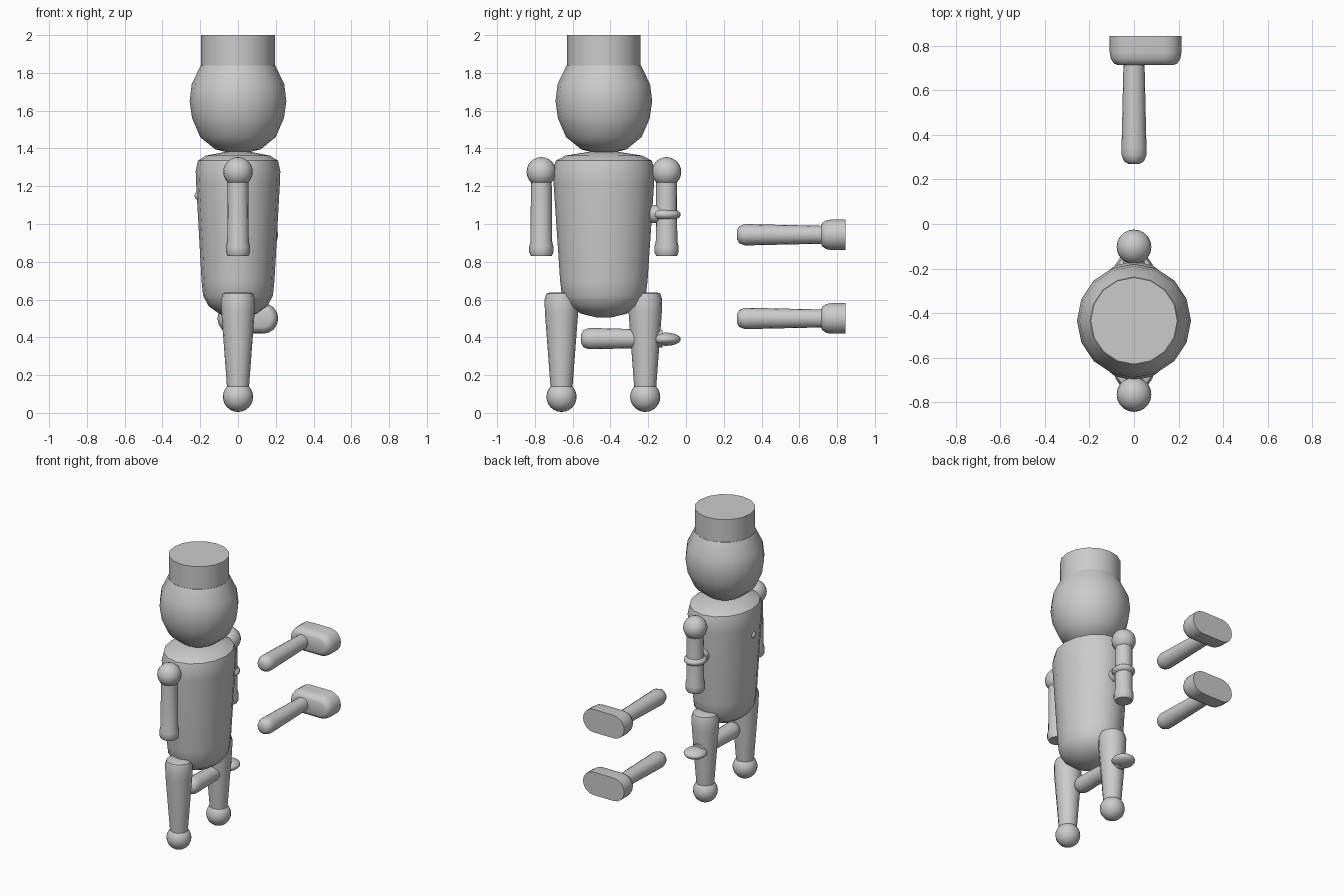
import bpy, bmesh, math
from mathutils import Matrix

if "Cube" in bpy.data.objects:
    bpy.data.objects.remove(bpy.data.objects["Cube"])

BODY_Y = -0.435


def skin(name, rings, loc, rot_x=0, angle=40):
    """Skin a list of closed rings, cap both ends."""
    bm = bmesh.new()
    loops = [[bm.verts.new(p) for p in ring] for ring in rings]
    n = len(loops[0])
    for a, b in zip(loops, loops[1:]):
        for i in range(n):
            j = (i + 1) % n
            bm.faces.new((a[i], a[j], b[j], b[i]))
    bm.faces.new(loops[0][::-1])
    bm.faces.new(loops[-1])
    bmesh.ops.transform(bm, matrix=Matrix.Rotation(rot_x, 4, 'X'), verts=bm.verts)
    bmesh.ops.recalc_face_normals(bm, faces=bm.faces)
    me = bpy.data.meshes.new(name)
    bm.to_mesh(me)
    bm.free()
    ob = bpy.data.objects.new(name, me)
    ob.location = loc
    bpy.context.collection.objects.link(ob)
    bpy.ops.object.select_all(action='DESELECT')
    ob.select_set(True)
    bpy.context.view_layer.objects.active = ob
    bpy.ops.object.shade_smooth_by_angle(angle=math.radians(angle))
    return ob


def lathe(name, profile, loc, sy=1.0, n=16, rot_x=0, angle=40):
    """Revolve (radius, z) points, with an optional oval stretch in y."""
    rings = [[(r * math.cos(2 * math.pi * i / n), sy * r * math.sin(2 * math.pi * i / n), z)
              for i in range(n)] for r, z in profile]
    return skin(name, rings, loc, rot_x, angle)


def ball(name, r, loc, scale=(1, 1, 1), rot_x=0):
    bpy.ops.mesh.primitive_uv_sphere_add(segments=20, ring_count=12, radius=r,
                                         location=loc, rotation=(rot_x, 0, 0))
    ob = bpy.context.object
    ob.name = name
    ob.scale = scale
    bpy.ops.object.shade_smooth()


def stadium(r, half, y, cx, n=8):
    """Stadium outline in the xz plane."""
    pts = []
    for side, start in ((1, -math.pi / 2), (-1, math.pi / 2)):
        for i in range(n + 1):
            a = start + math.pi * i / n
            pts.append((cx + side * half + r * math.cos(a), y, r * math.sin(a)))
    return pts


# torso, head and hat
lathe("torso", [(0.03, 0.505), (0.10, 0.525), (0.155, 0.565), (0.185, 0.62), (0.193, 0.70),
                (0.222, 1.22), (0.224, 1.28), (0.212, 1.335), (0.17, 1.362), (0.06, 1.383)],
      (0, BODY_Y, 0), sy=1.2)
lathe("head", [(0.06, 1.38), (0.12, 1.395), (0.20, 1.46), (0.243, 1.56), (0.256, 1.65),
               (0.245, 1.74), (0.197, 1.84)], (0, BODY_Y, 0), angle=50)
lathe("hat", [(0.195, 1.83), (0.195, 2.0)], (0, BODY_Y, 0), angle=30)

# arms: rounded cylinder with a shoulder ball
for tag, y in (("front", -0.766), ("back", -0.103)):
    lathe(tag + "_arm", [(0.055, 0.83), (0.064, 0.85), (0.064, 0.88), (0.057, 0.91),
                         (0.055, 1.25)], (0, y, 0))
    ball(tag + "_shoulder", 0.078, (0, y, 1.276))

# legs: tapered with an ankle ball
for tag, y in (("front", -0.659), ("back", -0.216)):
    lathe(tag + "_leg", [(0.055, 0.09), (0.06, 0.16), (0.088, 0.53), (0.09, 0.60),
                         (0.08, 0.632), (0.06, 0.638)], (0, y, 0))
    ball(tag + "_ankle", 0.08, (0, y, 0.085))

# shaft shared by the loose feet and the pegs
SHAFT = [(0.025, 0.0), (0.045, 0.012), (0.056, 0.04), (0.056, 0.07), (0.047, 0.47)]

# loose feet: shaft ending in an offset rounded sole
for tag, z in (("upper", 0.943), ("lower", 0.50)):
    lathe(tag + "_foot_shaft", SHAFT, (0, 0.27, z), rot_x=-math.pi / 2)
    skin(tag + "_foot",
         [stadium(r, 0.08, y, 0.052) for r, y in
          ((0.045, 0.714), (0.062, 0.721), (0.076, 0.742), (0.081, 0.77), (0.081, 0.845))],
         (0, 0, z))

# pegs with a flattened grip
for tag, z in (("upper", 1.053), ("lower", 0.393)):
    lathe(tag + "_peg", SHAFT[:-1] + [(0.047, 0.43)], (0, -0.555, z), rot_x=-math.pi / 2)
    ball(tag + "_grip", 0.078, (0, -0.106, z - 0.003), (0.95, 1, 0.45))

# small bump on the torso side
ball("torso_bump", 0.025, (-0.205, BODY_Y - 0.01, 1.15))
